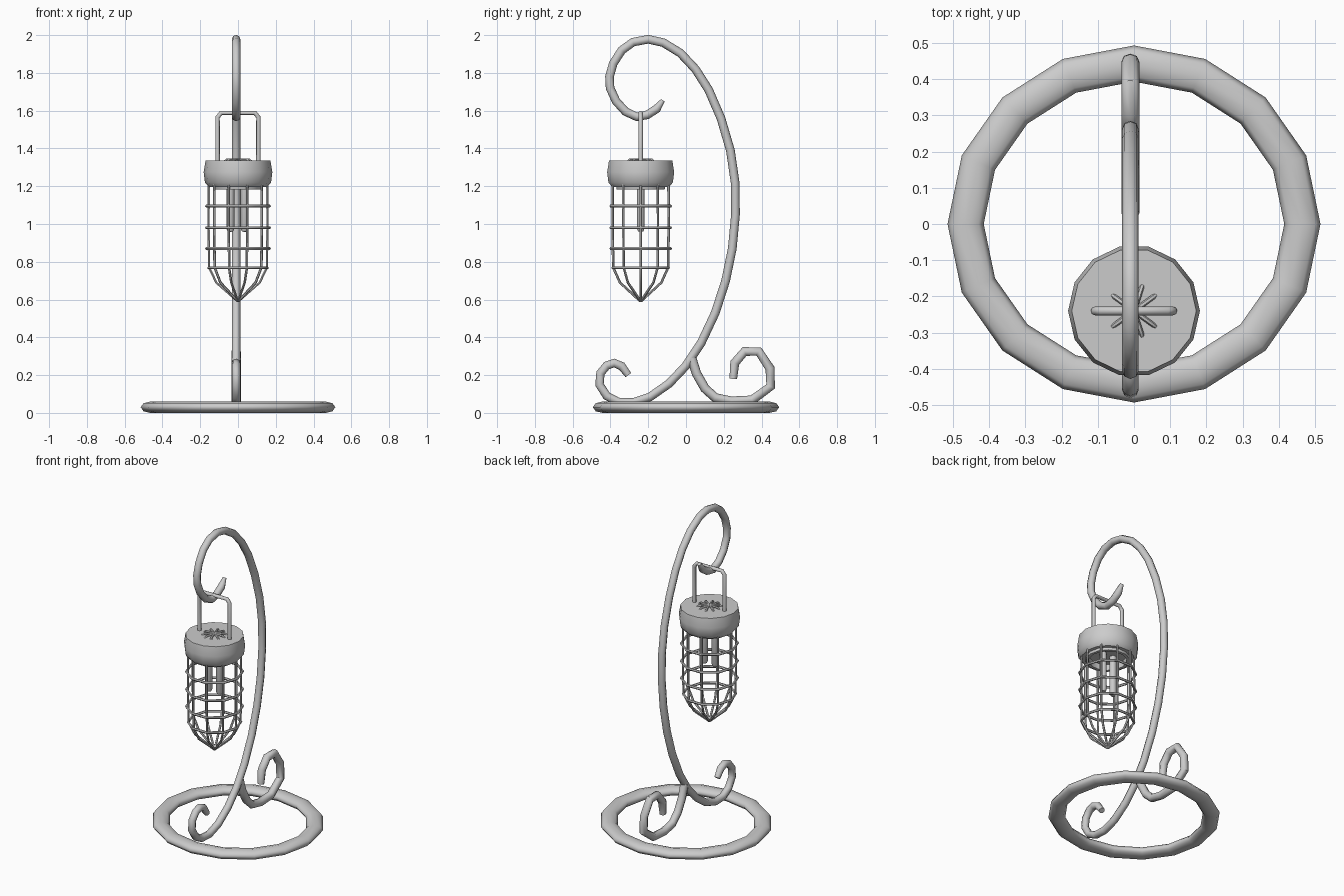
import bpy, bmesh, math

if "Cube" in bpy.data.objects:
    bpy.data.objects.remove(bpy.data.objects["Cube"])


def finish(name, mesh, angle=50):
    mesh.shade_smooth()
    mesh.set_sharp_from_angle(angle=math.radians(angle))
    obj = bpy.data.objects.new(name, mesh)
    bpy.context.collection.objects.link(obj)
    return obj


def rods(name, paths, r, res=2, closed=False, taper=(1, 1)):
    """Round bars along one or more paths, turned into a mesh."""
    cu = bpy.data.curves.new(name, 'CURVE')
    cu.dimensions = '3D'
    cu.bevel_depth = r
    cu.bevel_resolution = res
    cu.use_fill_caps = True
    for pts in paths:
        sp = cu.splines.new('POLY')
        sp.points.add(len(pts) - 1)
        for p, co in zip(sp.points, pts):
            p.co = (*co, 1)
        sp.use_cyclic_u = closed
        if not closed:
            sp.points[0].radius, sp.points[-1].radius = taper
    tmp = bpy.data.objects.new(name + "_path", cu)
    bpy.context.collection.objects.link(tmp)
    dg = bpy.context.evaluated_depsgraph_get()
    mesh = bpy.data.meshes.new_from_object(tmp.evaluated_get(dg))
    bpy.data.objects.remove(tmp)
    return finish(name, mesh)


def circle(n, rx, ry, z, cy=0):
    return [(rx * math.cos(2 * math.pi * i / n), cy + ry * math.sin(2 * math.pi * i / n), z)
            for i in range(n)]


def lathe(name, profile, n, cx, cy):
    """Turn an (r, z) profile about the vertical axis."""
    bm = bmesh.new()
    vs = [bm.verts.new((r, 0, z)) for r, z in profile]
    es = [bm.edges.new(e) for e in zip(vs, vs[1:])]
    bmesh.ops.spin(bm, geom=vs + es, cent=(0, 0, 0), axis=(0, 0, 1),
                   angle=2 * math.pi, steps=n, use_merge=True)
    bmesh.ops.remove_doubles(bm, verts=bm.verts, dist=1e-5)
    bmesh.ops.recalc_face_normals(bm, faces=bm.faces)
    bmesh.ops.translate(bm, verts=bm.verts, vec=(cx, cy, 0))
    mesh = bpy.data.meshes.new(name)
    bm.to_mesh(mesh)
    bm.free()
    return finish(name, mesh, 40)


SX = -0.01    # plane of the stand
LY = -0.24    # lantern axis

# Base ring, flattened in height
ring = rods("base_ring", [circle(16, 0.465, 0.443, 0)], 0.05, closed=True)
ring.scale.z = 0.6
ring.location.z = 0.03

# Main stem: hook tip, over the top, down to the front foot scroll
stem = [(-.122, 1.655), (-.155, 1.61), (-.205, 1.578), (-.26, 1.567), (-.32, 1.595), (-.37, 1.65),
        (-.402, 1.72), (-.405, 1.78), (-.385, 1.85), (-.34, 1.92), (-.28, 1.963), (-.2, 1.978),
        (-.12, 1.96), (-.03, 1.905), (.05, 1.82), (.12, 1.71), (.185, 1.56), (.235, 1.39),
        (.26, 1.22), (.262, 1.05), (.245, .87), (.21, .70), (.155, .53), (.08, .37), (0, .25),
        (-.09, .155), (-.19, .085), (-.28, .055), (-.36, .058), (-.42, .09), (-.458, .15),
        (-.453, .21), (-.42, .25), (-.38, .264), (-.34, .247), (-.305, .2)]
rods("stem", [[(SX, y, z) for y, z in stem]], 0.023, taper=(0.5, 0.8))

# Back foot scroll, coarser
scroll = [(.03, .29), (.055, .21), (.1, .13), (.155, .08), (.24, .062), (.35, .068), (.448, .14),
          (.445, .235), (.385, .325), (.31, .325), (.258, .265), (.25, .18)]
rods("back_scroll", [[(SX, y, z) for y, z in scroll]], 0.025, taper=(1, 0.8))

# Lantern cap with recessed underside
lathe("lantern_cap", [(0, 1.335), (.172, 1.335), (.182, 1.275), (.175, 1.22), (.155, 1.197),
                      (.133, 1.197), (.130, 1.182), (.112, 1.182), (.112, 1.22), (0, 1.22)],
      14, 0, LY)

# Carrying handle
handle = [(-.108, 1.32), (-.108, 1.565), (-.09, 1.588), (.09, 1.588), (.108, 1.565), (.108, 1.32)]
rods("handle", [[(x, LY, z) for x, z in handle]], 0.012)

# Two lamp tubes
for name, x in (("lamp_tube_left", -.04), ("lamp_tube_right", .035)):
    lathe(name, [(0, 1.23), (.021, 1.23), (.021, .975), (.014, .96), (0, .958)], 10, x, LY)

# Cage: ten uprights meeting at the tip, four hoops
angles = [2 * math.pi * i / 10 for i in range(10)]


def spokes(profile):
    return [[(r * math.cos(a), LY + r * math.sin(a), z) for r, z in profile] for a in angles]


rods("cage_uprights", spokes([(.155, 1.21), (.156, 1.0), (.153, .77), (.115, .69), (.003, .592)]),
     0.007, res=1)
for i, (z, r) in enumerate([(1.095, .166), (.98, .166), (.87, .166), (.768, .155)]):
    rods(f"cage_hoop_{i + 1}", [circle(10, r, r, z, LY)], 0.008, res=1, closed=True)

# Small star of wires on top of the cap
rods("cap_star", spokes([(.004, 1.342), (.06, 1.341), (.075, 1.328)]), 0.007, res=1)
